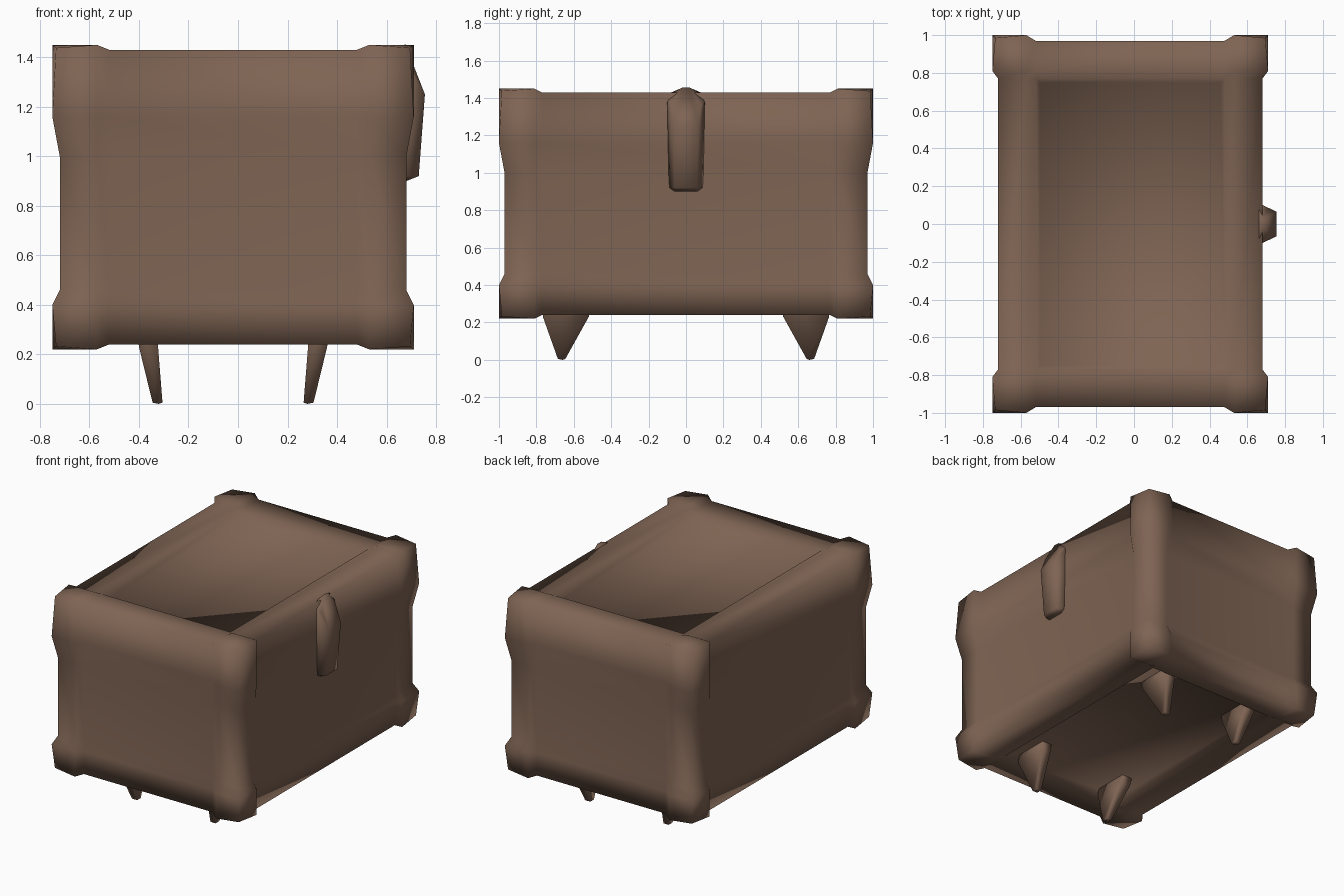
import bpy, bmesh
from mathutils import Vector

cube = bpy.data.objects.get("Cube")
if cube:
    bpy.data.objects.remove(cube)

brown = bpy.data.materials.new("warm_brown")
brown.use_nodes = True
colour = (0.21, 0.127, 0.087, 1)
brown.diffuse_color = colour
brown.node_tree.nodes["Principled BSDF"].inputs["Base Color"].default_value = colour

CX = -0.02                                   # middle of the box in x
HALF_X, HALF_Y = 0.7, 0.97
BOTTOM, TOP = 0.24, 1.43
CAP_X, CAP_Y = 0.55, 0.81                    # where the corner caps end
BAR_X, BAR_Y = 0.5, 0.77                     # inner lines of the frame bars
CAP_LOW, CAP_HIGH = 0.4, 1.16
BAR_LOW, BAR_HIGH = 0.46, 1.0


def finish(name, bm):
    bmesh.ops.recalc_face_normals(bm, faces=bm.faces)
    for f in bm.faces:
        f.smooth = True
    mesh = bpy.data.meshes.new(name)
    bm.to_mesh(mesh)
    bm.free()
    mesh.materials.append(brown)
    obj = bpy.data.objects.new(name, mesh)
    bpy.context.collection.objects.link(obj)


def hull(name, points):
    bm = bmesh.new()
    verts = [bm.verts.new(p) for p in points]
    bmesh.ops.convex_hull(bm, input=verts)
    loose = [v for v in bm.verts if not v.link_faces]
    bmesh.ops.delete(bm, geom=loose, context='VERTS')
    finish(name, bm)


# Box split along its frame bars and corner caps
bm = bmesh.new()
bmesh.ops.create_cube(bm, size=1)
for v in bm.verts:
    v.co = Vector((CX + v.co.x * 2 * HALF_X, v.co.y * 2 * HALF_Y,
                   BOTTOM + (v.co.z + 0.5) * (TOP - BOTTOM)))
cuts = [(2, z) for z in (CAP_LOW, BAR_LOW, BAR_HIGH, CAP_HIGH)]
for s in (-1, 1):
    cuts += [(0, CX + s * CAP_X), (0, CX + s * BAR_X), (1, s * CAP_Y), (1, s * BAR_Y)]
for axis, at in cuts:
    point, normal = Vector(), Vector()
    point[axis], normal[axis] = at, 1
    bmesh.ops.bisect_plane(bm, geom=bm.verts[:] + bm.edges[:] + bm.faces[:],
                           plane_co=point, plane_no=normal)

# Shallow sunken panels in the top and the underside
for level in (TOP, BOTTOM):
    centre = Vector((CX, 0, level))
    panel = [f for f in bm.faces if (f.calc_center_median() - centre).length < 0.05]
    bmesh.ops.inset_region(bm, faces=panel, thickness=0.03, depth=-0.045)

# Corner caps swell outward, most at their inner ends
eps = 0.005
for v in bm.verts:
    x, y, z = v.co.x - CX, v.co.y, v.co.z
    if abs(x) < CAP_X - eps or abs(y) < CAP_Y - eps or CAP_LOW + eps < z < CAP_HIGH - eps:
        continue
    outer = [abs(x) > HALF_X - eps, abs(y) > HALF_Y - eps,
             z > TOP - eps or z < BOTTOM + eps]
    side, rise = (0.015, 0.008) if all(outer) else (0.03, 0.02)
    signs = Vector((1 if x > 0 else -1, 1 if y > 0 else -1, 1 if z > 0.8 else -1))
    for axis, amount in enumerate((side, side, rise)):
        if outer[axis]:
            v.co[axis] += signs[axis] * amount
finish("box", bm)


# Tapered spike foot leaning inward
def foot(name, sx, sy):
    points = []
    for x0, x1, y0, y1, z in ((0.31, 0.39, 0.5, 0.77, 0.32), (0.31, 0.38, 0.52, 0.765, 0.23),
                              (0.285, 0.325, 0.645, 0.685, 0.005)):
        points += [(CX + sx * x, sy * y, z) for x in (x0, x1) for y in (y0, y1)]
    points.append((CX + sx * 0.3, sy * 0.66, 0))
    hull(name, points)


for sx, side in ((1, "left"), (-1, "right")):
    for sy, end in ((-1, "front"), (1, "back")):
        foot(f"{end}_{side}_foot", sx, sy)

# Clasp on the long side, rising just over the rim
clasp = []
for s in (-1, 1):
    clasp += [(0.66, s * 0.11, 1.41), (0.66, s * 0.1, 0.92), (0.68, s * 0.06, 0.9),
              (0.73, s * 0.06, 0.92), (0.755, s * 0.065, 1.25), (0.705, s * 0.08, 1.36),
              (0.66, s * 0.09, 1.425), (0.675, s * 0.02, 1.455)]
hull("clasp", clasp)
